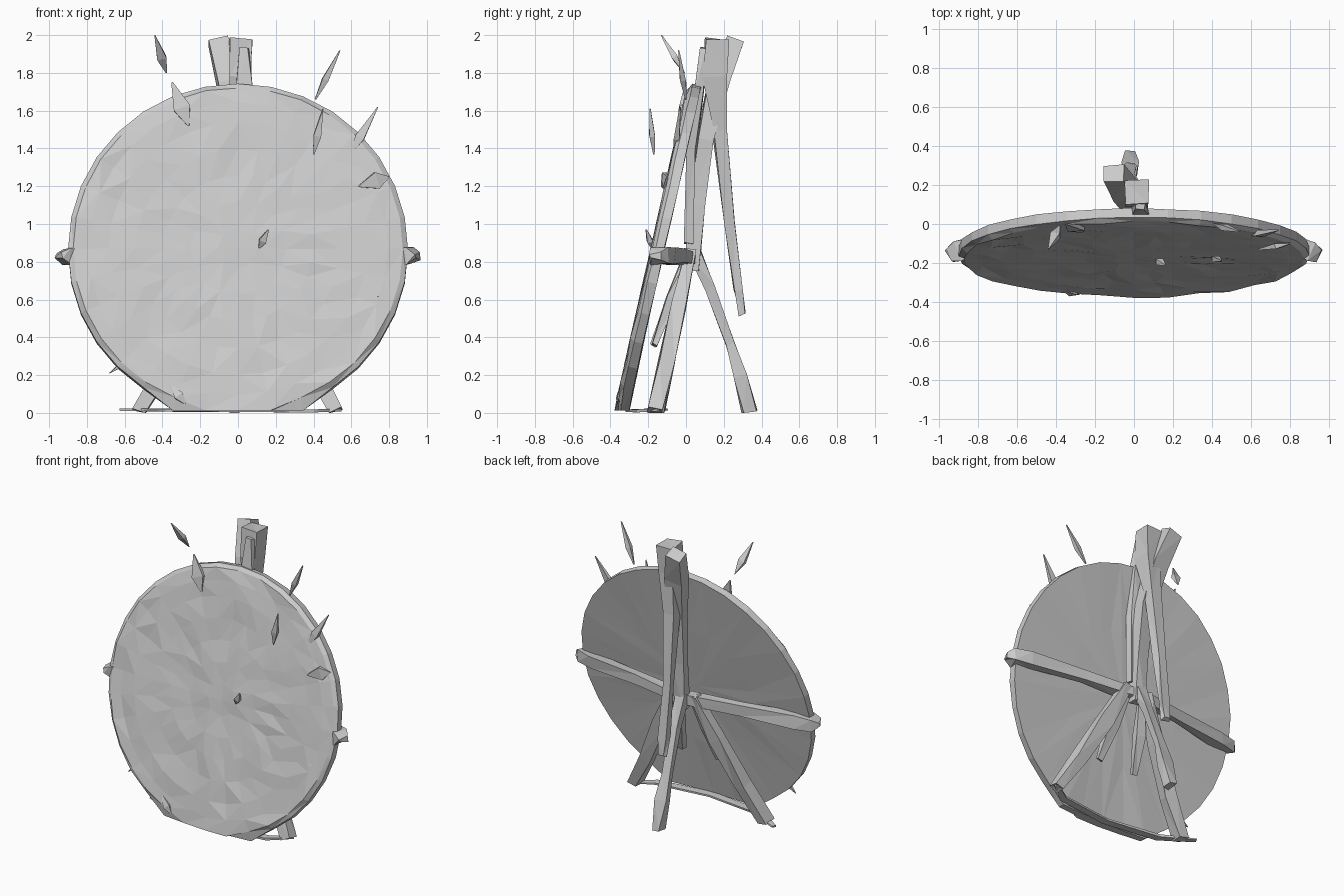
import bpy, bmesh, math, random
from mathutils import Vector, Matrix

random.seed(4)


def finish(name, bm):
    bmesh.ops.recalc_face_normals(bm, faces=bm.faces[:])
    me = bpy.data.meshes.new(name)
    bm.to_mesh(me)
    bm.free()
    ob = bpy.data.objects.new(name, me)
    bpy.context.collection.objects.link(ob)
    return ob


def beam(name, path, sizes, sides=4, jitter=0.008):
    """Rough-hewn beam swept along a path; sizes are (width, depth) per point."""
    bm = bmesh.new()
    pts = [Vector(p) for p in path]
    rings = []
    for i, p in enumerate(pts):
        d = (pts[min(i + 1, len(pts) - 1)] - pts[max(i - 1, 0)]).normalized()
        ref = Vector((1, 0, 0)) if abs(d.x) < 0.8 else Vector((0, 0, 1))
        v = d.cross(ref).normalized()
        u = v.cross(d).normalized()
        w, h = sizes[i]
        ring = []
        for k in range(sides):
            a = 2 * math.pi * (k + 0.5) / sides
            q = p + (u * math.cos(a) * w + v * math.sin(a) * h) * 0.707
            q += Vector([random.uniform(-jitter, jitter) for _ in range(3)])
            q.z = max(q.z, 0)
            ring.append(bm.verts.new(q))
        rings.append(ring)
    for a, b in zip(rings, rings[1:]):
        for k in range(sides):
            n = (k + 1) % sides
            bm.faces.new((a[k], a[n], b[n], b[k]))
    bm.faces.new(rings[0])
    bm.faces.new(rings[-1])
    bmesh.ops.triangulate(bm, faces=bm.faces[:])
    return finish(name, bm)


def shard(name, a, b, w, d=0.03):
    """Pointed splinter between two points."""
    a, b = Vector(a), Vector(b)
    beam(name, [a, a.lerp(b, 0.6), b], [(0.006, 0.006), (w, d), (0.006, 0.006)], jitter=0.002)


# Leaning round target: uneven straw front, flat back
N, R, F, B = 32, 0.9, -0.034, 0.034
bm = bmesh.new()
loops = []
for i, (y, r) in enumerate([(F, R * f) for f in (0.12, 0.28, 0.44, 0.6, 0.76, 0.88, 0.97)]
                           + [(F + 0.02, R), (B, R), (B, R * 0.5)]):
    j = 0.007 if y < -0.03 else 0.003
    n = (8, 16)[i] if i < 2 else N
    ring = [bm.verts.new((r * math.cos(2 * math.pi * k / n), y + random.uniform(-j, j),
                          r * math.sin(2 * math.pi * k / n))) for k in range(n)]
    # coarser rings near the middle repeat their points
    loops.append([ring[k * n // N] for k in range(N)])
for a, b in zip(loops, loops[1:]):
    for k in range(N):
        n = (k + 1) % N
        quad = list(dict.fromkeys((a[k], a[n], b[n], b[k])))
        if len(quad) > 2:
            bm.faces.new(quad)
for loop, y in ((loops[0], F), (loops[-1], B)):
    mid = bm.verts.new((0, y, 0))
    for k in range(N):
        if loop[k] is not loop[(k + 1) % N]:
            bm.faces.new((loop[k], loop[(k + 1) % N], mid))
bmesh.ops.triangulate(bm, faces=bm.faces[:])
bm.transform(Matrix.Translation((0, -0.15, 0.862)) @ Matrix.Rotation(math.radians(-12.7), 4, 'X'))
for v in bm.verts:
    # flattened where it rests on the ground
    if v.co.z < 0.06:
        v.co.z = 0.012
finish("target_disc", bm)

# Crossbar behind the disc, splayed front legs and short inner struts
for s, side in ((1, "right"), (-1, "left")):
    beam("crossbar_" + side,
         [(s * 0.02, 0.01, 0.82), (s * 0.4, -0.04, 0.83), (s * 0.8, -0.1, 0.83), (s * 0.91, -0.14, 0.83), (s * 0.95, -0.16, 0.83)],
         [(0.07, 0.07), (0.07, 0.06), (0.08, 0.08), (0.08, 0.1), (0.03, 0.07)])
    beam("front_leg_" + side,
         [(s * 0.08, 0.02, 0.86), (s * 0.22, -0.04, 0.57), (s * 0.38, -0.11, 0.25), (s * 0.52, -0.16, 0.0)],
         [(0.06, 0.05), (0.09, 0.07), (0.09, 0.08), (0.08, 0.08)])
    beam("inner_strut_" + side,
         [(s * 0.06, 0.0, 0.83), (s * 0.11, -0.08, 0.6), (s * 0.15, -0.17, 0.36)],
         [(0.04, 0.04), (0.08, 0.05), (0.04, 0.03)])

# Thin floor bar joining the front feet
beam("floor_bar", [(-0.62, -0.11, 0.018), (-0.4, -0.24, 0.015), (0, -0.29, 0.012), (0.4, -0.24, 0.012), (0.54, -0.14, 0.015)],
     [(0.01, 0.03), (0.015, 0.06), (0.015, 0.06), (0.015, 0.05), (0.01, 0.03)], jitter=0.003)

# Main post behind the disc, crossing the rear post at the top
beam("main_post",
     [(0, 0.03, 0.76), (0, 0.06, 1.1), (-0.01, 0.1, 1.45), (-0.05, 0.17, 1.75), (-0.1, 0.26, 1.97)],
     [(0.08, 0.07), (0.09, 0.07), (0.1, 0.08), (0.11, 0.11), (0.1, 0.09)])
beam("rear_post",
     [(0.015, 0.165, 1.98), (0.015, 0.15, 1.78), (-0.01, 0.18, 1.5), (-0.02, 0.235, 1.0), (-0.02, 0.28, 0.65), (-0.02, 0.3, 0.52)],
     [(0.13, 0.12), (0.11, 0.12), (0.08, 0.08), (0.06, 0.06), (0.06, 0.05), (0.05, 0.03)])
beam("rear_leg",
     [(0, 0.04, 0.86), (-0.01, 0.13, 0.66), (-0.02, 0.23, 0.36), (-0.02, 0.29, 0.2), (-0.02, 0.34, 0.0)],
     [(0.08, 0.07), (0.06, 0.05), (0.06, 0.05), (0.08, 0.07), (0.06, 0.08)])
beam("front_rail", [(0.03, 0.09, 1.93), (0.03, 0.07, 1.7), (0.03, 0.03, 1.4), (0.03, 0.01, 0.9)],
     [(0.05, 0.04), (0.09, 0.06), (0.07, 0.05), (0.06, 0.05)])

# Splinters around the upper rim and on the face
for i, (a, b, w) in enumerate([
        ((-0.44, -0.13, 2.0), (-0.38, -0.01, 1.8), 0.05),
        ((-0.35, 0.0, 1.75), (-0.26, -0.04, 1.52), 0.09),
        ((0.54, -0.04, 1.92), (0.41, 0.0, 1.66), 0.035),
        ((0.45, -0.19, 1.61), (0.4, -0.17, 1.37), 0.04),
        ((0.74, -0.03, 1.62), (0.58, -0.06, 1.35), 0.05),
        ((0.64, -0.13, 1.2), (0.8, -0.1, 1.25), 0.09),
        ((0.16, -0.21, 0.97), (0.11, -0.18, 0.87), 0.04),
        ((0.79, -0.2, 0.7), (0.68, -0.24, 0.58), 0.05),
        ((-0.36, -0.34, 0.15), (-0.28, -0.36, 0.05), 0.05),
        ((-0.68, -0.27, 0.21), (-0.55, -0.29, 0.3), 0.03)]):
    shard("splinter_%d" % (i + 1), a, b, w)
